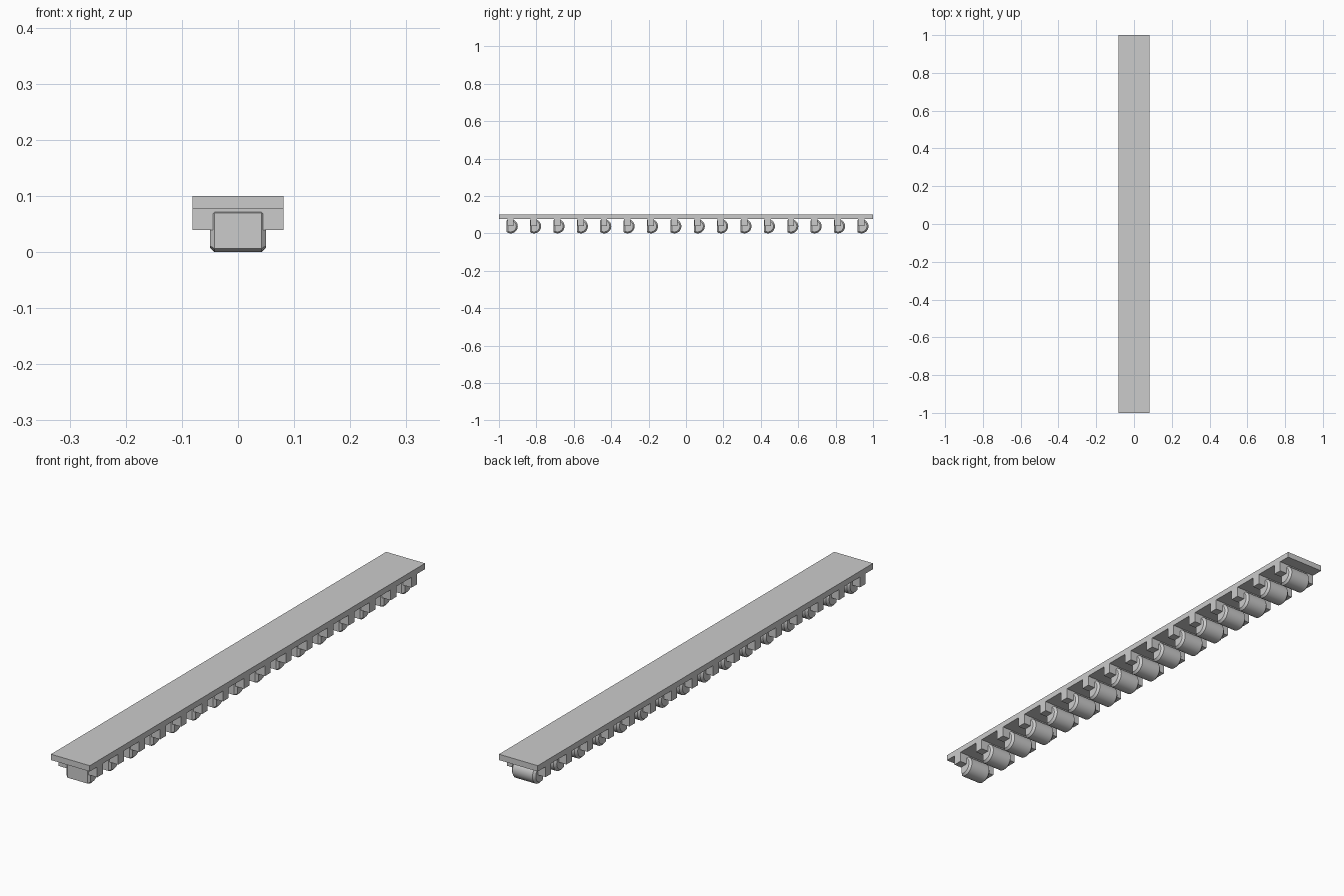
import bpy, bmesh, math

if "Cube" in bpy.data.objects:
    bpy.data.objects.remove(bpy.data.objects["Cube"])

COUNT, PITCH = 16, 0.125
grey = bpy.data.materials.new("plain_grey")
grey.diffuse_color = (0.6, 0.6, 0.6, 1)
grey.use_nodes = True
grey.node_tree.nodes["Principled BSDF"].inputs["Base Color"].default_value = grey.diffuse_color


def make_object(name, bm):
    bmesh.ops.recalc_face_normals(bm, faces=bm.faces)
    mesh = bpy.data.meshes.new(name)
    bm.to_mesh(mesh)
    bm.free()
    mesh.materials.append(grey)
    ob = bpy.data.objects.new(name, mesh)
    bpy.context.collection.objects.link(ob)
    return ob


def box(name, x, y0, y1, z0, z1):
    bm = bmesh.new()
    bmesh.ops.create_cube(bm, size=1)
    for v in bm.verts:
        v.co = (v.co.x * 2 * x,
                y0 + (v.co.y + 0.5) * (y1 - y0),
                z0 + (v.co.z + 0.5) * (z1 - z0))
    return make_object(name, bm)


def d_profile(radius, flat, steps=24):
    """Circle cut by a flat at y = -flat, as (y, z) about the roller axis."""
    a = math.pi - math.acos(flat / radius)
    return [(radius * math.cos(-a + 2 * a * i / steps),
             radius * math.sin(-a + 2 * a * i / steps)) for i in range(steps + 1)]


def roller(name, y, z, radius, flat, half_width, chamfer):
    """Flat-fronted roller with chamfered ends."""
    outer = d_profile(radius, flat)
    inner = d_profile(radius - chamfer, flat - chamfer)
    w = half_width - chamfer
    bm = bmesh.new()
    rings = [[bm.verts.new((x, y + p, z + q)) for p, q in prof]
             for x, prof in ((-half_width, inner), (-w, outer), (w, outer), (half_width, inner))]
    for r0, r1 in zip(rings, rings[1:]):
        for i in range(len(r0)):
            j = (i + 1) % len(r0)
            bm.faces.new((r0[i], r0[j], r1[j], r1[i]))
    bm.faces.new(rings[0])
    bm.faces.new(rings[-1])
    ob = make_object(name, bm)
    bpy.ops.object.select_all(action='DESELECT')
    ob.select_set(True)
    bpy.context.view_layer.objects.active = ob
    bpy.ops.object.shade_smooth_by_angle(angle=math.radians(30))
    return ob


# Long top plate
box("top_plate", 0.081, -1, 1, 0.078, 0.1)

# Row of cross bars, each holding a roller
for i in range(COUNT):
    c = (i - (COUNT - 1) / 2) * PITCH
    box(f"cross_bar_{i + 1}", 0.081, c - 0.018, c + 0.016, 0.039, 0.078)
    roller(f"roller_{i + 1}", c, 0.038, 0.038, 0.021, 0.05, 0.008)
